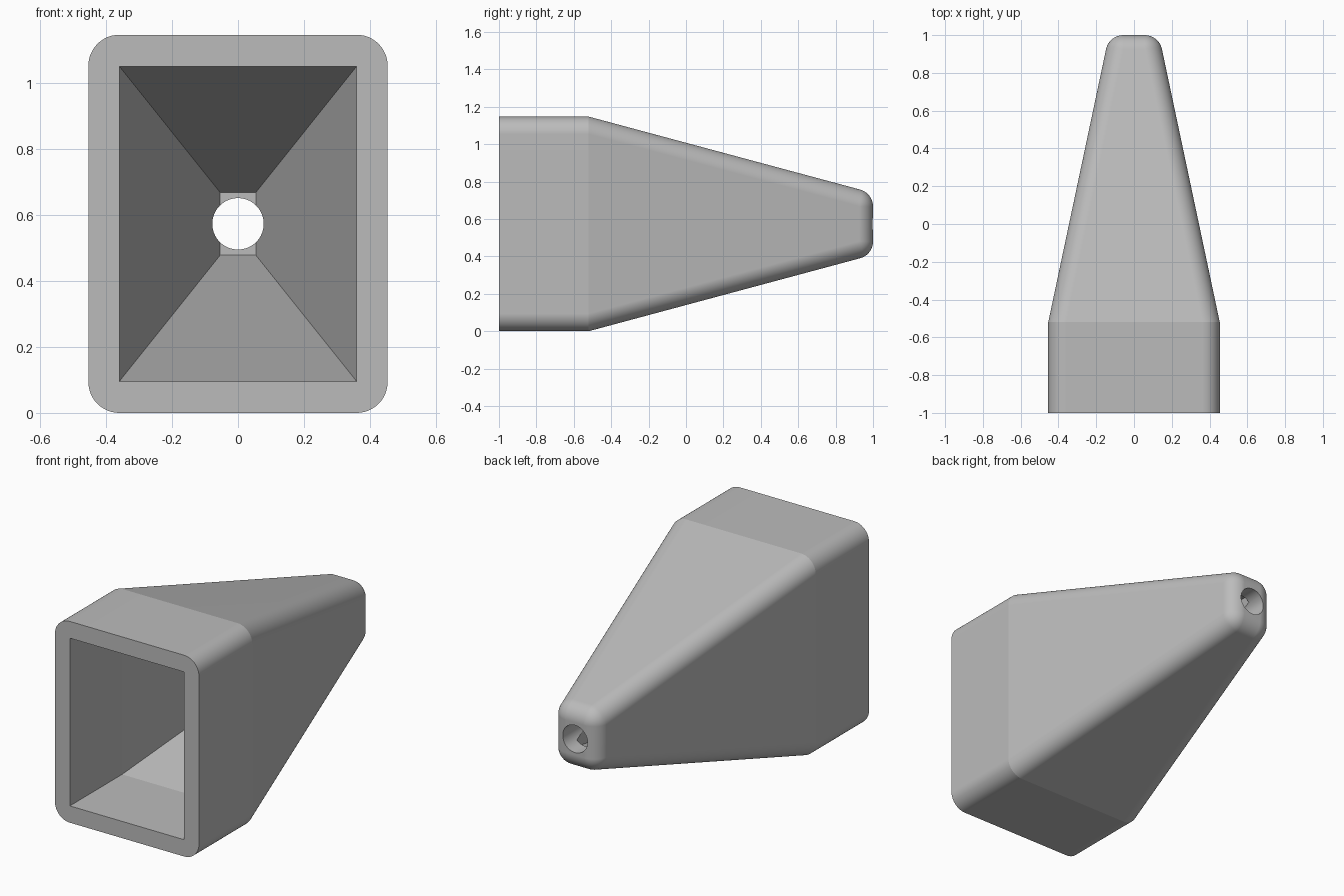
import bpy, bmesh, math

if "Cube" in bpy.data.objects:
    bpy.data.objects.remove(bpy.data.objects["Cube"])

ZC = 0.5735        # height of the long axis
R = 0.094          # wall thickness and edge rounding
SEG = 12           # segments per rounded corner

grey = bpy.data.materials.new("grey")
grey.diffuse_color = (0.5, 0.5, 0.5, 1)
grey.use_nodes = True
grey.node_tree.nodes["Principled BSDF"].inputs["Base Color"].default_value = grey.diffuse_color


def ring(bm, y, cx, cz, r):
    """Rounded rectangle around the long axis: core half sizes plus corner radius."""
    verts = []
    for q, (sx, sz) in enumerate([(1, 1), (-1, 1), (-1, -1), (1, -1)]):
        for i in range(SEG + 1):
            a = math.pi / 2 * (q + i / SEG)
            verts.append(bm.verts.new((sx * cx + r * math.cos(a), y,
                                       ZC + sz * cz + r * math.sin(a))))
    return verts


def rect(bm, y, hx, hz):
    return [bm.verts.new((sx * hx, y, ZC + sz * hz))
            for sx, sz in [(1, 1), (-1, 1), (-1, -1), (1, -1)]]


def loft(name, rings_of):
    """Closed solid skinned through a list of matching rings."""
    bm = bmesh.new()
    rings = rings_of(bm)
    n = len(rings[0])
    for a, b in zip(rings, rings[1:]):
        for i in range(n):
            j = (i + 1) % n
            bm.faces.new((a[i], a[j], b[j], b[i]))
    bm.faces.new(rings[0])
    bm.faces.new(rings[-1])
    bmesh.ops.remove_doubles(bm, verts=bm.verts, dist=1e-5)
    bmesh.ops.recalc_face_normals(bm, faces=bm.faces)
    mesh = bpy.data.meshes.new(name)
    bm.to_mesh(mesh)
    bm.free()
    mesh.materials.append(grey)
    ob = bpy.data.objects.new(name, mesh)
    bpy.context.collection.objects.link(ob)
    return ob


# Outer shell: straight collar, taper, then a rounded tip
def shell_rings(bm):
    rings = [ring(bm, -1, 0.36, 0.4795, R), ring(bm, -0.52, 0.36, 0.4795, R)]
    start = math.radians(13.5)
    for i in range(SEG + 1):
        a = start + (math.pi / 2 - start) * i / SEG
        r = R * math.cos(a) if i < SEG else 0
        rings.append(ring(bm, 1 - R + R * math.sin(a), 0.056, 0.093, r))
    return rings


shell = loft("funnel_shell", shell_rings)

# Inner cavity, open at the front
cavity = loft("cavity_cutter", lambda bm: [
    rect(bm, -1.2, 0.36, 0.478), rect(bm, -0.53, 0.36, 0.478),
    rect(bm, 0.905, 0.054, 0.095)])

# Round outlet through the tip
bpy.ops.mesh.primitive_cylinder_add(vertices=64, radius=0.078, depth=0.6,
                                    location=(0, 0.9, ZC),
                                    rotation=(math.pi / 2, 0, 0))
outlet = bpy.context.object
outlet.name = "outlet_cutter"
outlet.data.materials.append(grey)

# Cut the cavity and outlet, then remove the cutters
bpy.ops.object.select_all(action='DESELECT')
bpy.context.view_layer.objects.active = shell
shell.select_set(True)
for cutter in (cavity, outlet):
    cutter.hide_render = True
    mod = shell.modifiers.new("cut", 'BOOLEAN')
    mod.operation = 'DIFFERENCE'
    mod.solver = 'EXACT'
    mod.object = cutter
    bpy.ops.object.modifier_apply(modifier=mod.name)
    bpy.data.objects.remove(cutter)

# Smooth rounded edges, crisp flat walls
bpy.ops.object.shade_smooth_by_angle(angle=math.radians(10))
weighted = shell.modifiers.new("flat_walls", 'WEIGHTED_NORMAL')
weighted.keep_sharp = True
